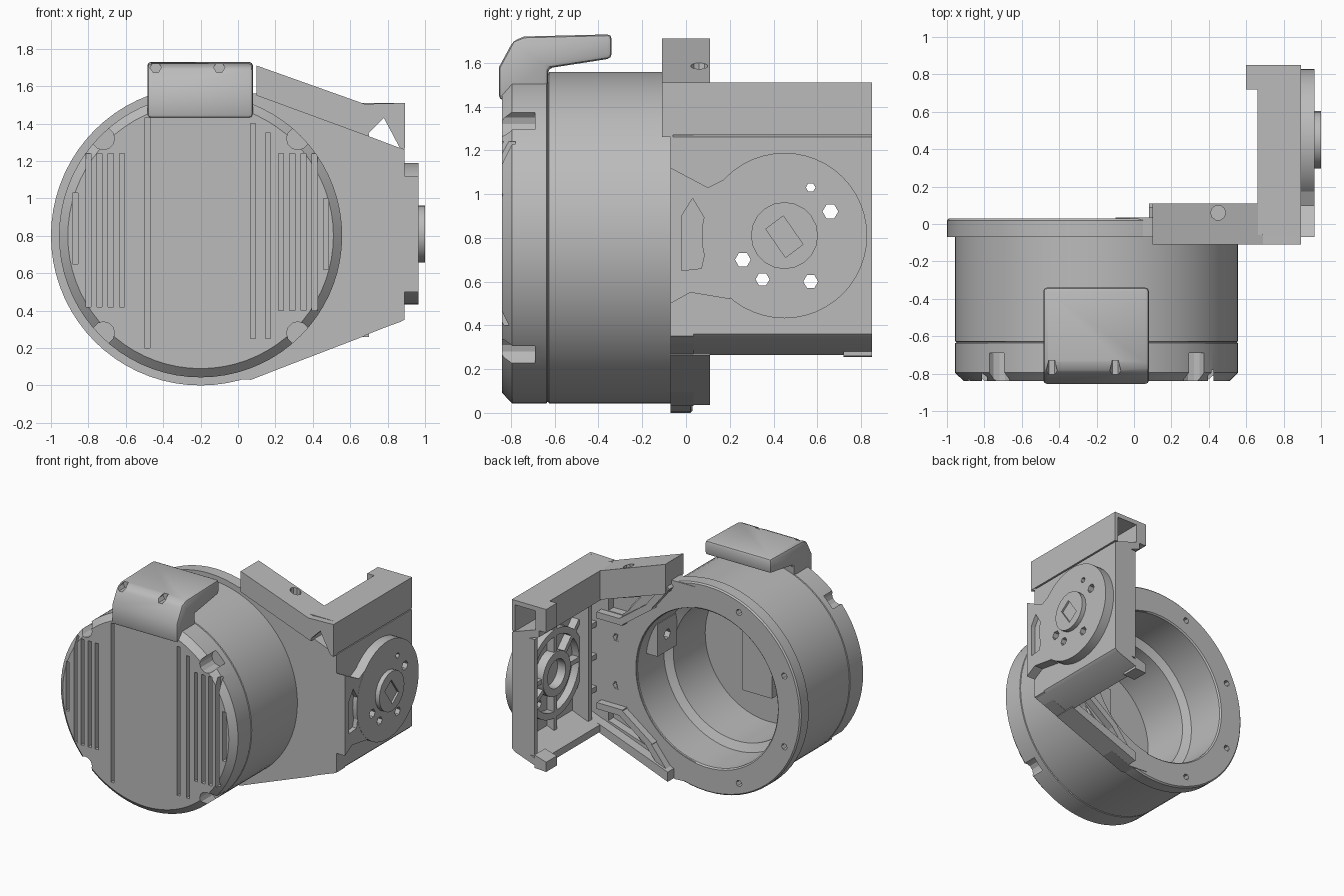
import bpy, bmesh, math
from mathutils import Vector, Matrix

if "Cube" in bpy.data.objects:
    bpy.data.objects.remove(bpy.data.objects["Cube"])

GREY = bpy.data.materials.new("cast_grey")
GREY.use_nodes = True
GREY.diffuse_color = (0.5, 0.5, 0.5, 1)
GREY.node_tree.nodes["Principled BSDF"].inputs["Base Color"].default_value = (0.5, 0.5, 0.5, 1)

CX, CZ = -0.2, 0.8      # drum axis
AY, AZ = 0.45, 0.81     # side boss axis


def finish(name, bm):
    bmesh.ops.recalc_face_normals(bm, faces=bm.faces)
    me = bpy.data.meshes.new(name)
    bm.to_mesh(me)
    bm.free()
    me.materials.append(GREY)
    me.shade_smooth()
    me.set_sharp_from_angle(angle=math.radians(28))
    ob = bpy.data.objects.new(name, me)
    bpy.context.collection.objects.link(ob)
    return ob


def prism(name, pts, axis, lo, hi):
    """Extrude a profile: (x, z) points along y, or (y, z) points along x."""
    bm = bmesh.new()
    put = (lambda a, b: (a, lo, b)) if axis == "y" else (lambda a, b: (lo, a, b))
    face = bm.faces.new([bm.verts.new(put(a, b)) for a, b in pts])
    top = bmesh.ops.extrude_face_region(bm, geom=[face])["geom"]
    move = Vector((0, hi - lo, 0)) if axis == "y" else Vector((hi - lo, 0, 0))
    bmesh.ops.translate(bm, verts=[v for v in top if isinstance(v, bmesh.types.BMVert)], vec=move)
    return finish(name, bm)


def rect(a0, a1, b0, b1):
    return [(a0, b0), (a1, b0), (a1, b1), (a0, b1)]


def ring_points(a, b, r, n):
    return [(a + r * math.cos(math.tau * i / n), b + r * math.sin(math.tau * i / n)) for i in range(n)]


def strip(p, q, width):
    """Four corners of a bar running from p to q."""
    p, q = Vector(p), Vector(q)
    side = (q - p).normalized().orthogonal() * width / 2
    return [tuple(v) for v in (p + side, q + side, q - side, p - side)]


def flip(z):
    """Mirror a height about the drum axis."""
    return 2 * CZ - z


def revolve(name, profile, steps=72):
    bm = bmesh.new()
    vs = [bm.verts.new((CX + r, y, CZ)) for r, y in profile]
    es = [bm.edges.new(pair) for pair in zip(vs, vs[1:])]
    bmesh.ops.spin(bm, geom=vs + es, cent=(CX, 0, CZ), axis=(0, 1, 0), angle=math.tau, steps=steps)
    bmesh.ops.remove_doubles(bm, verts=bm.verts, dist=0.0005)
    return finish(name, bm)


def bake(ob):
    dg = bpy.context.evaluated_depsgraph_get()
    me = bpy.data.meshes.new_from_object(ob.evaluated_get(dg))
    ob.modifiers.clear()
    ob.data = me
    me.shade_smooth()
    me.set_sharp_from_angle(angle=math.radians(28))


def cut(ob, cutters):
    for c in cutters:
        m = ob.modifiers.new("cut", "BOOLEAN")
        m.operation, m.solver, m.object = "DIFFERENCE", "EXACT", c
    bake(ob)
    for c in cutters:
        bpy.data.objects.remove(c)


def bevel(ob, width, segments=2):
    m = ob.modifiers.new("bevel", "BEVEL")
    m.width, m.segments = width, segments
    bake(ob)


# Hollow drum with rear flange and stepped bore
drum = revolve("drum_housing", [
    (0, -0.84), (0.71, -0.84), (0.757, -0.795), (0.757, -0.637), (0.75, -0.634), (0.75, -0.63),
    (0.757, -0.627), (0.757, -0.07), (0.8, -0.07), (0.8, 0.02), (0.79, 0.03), (0.61, 0.03),
    (0.6, 0.02), (0.6, -0.3), (0.54, -0.33), (0.54, -0.72), (0, -0.72)])
cutters = []
# Cooling slots: x, bottom, top
slots = [(-0.87, 0.65, 1.03), (-0.485, 0.2, 1.43), (0.08, 0.25, 1.4), (0.16, 0.25, 1.35), (0.47, 0.62, 1.0)]
slots += [(-0.8 + 0.06 * i, 0.42, 1.24) for i in range(4)]
slots += [(0.23 + 0.06 * i, 0.4, 1.24) for i in range(4)]
for x, z0, z1 in slots:
    cutters.append(prism("slot", rect(x - 0.014, x + 0.014, z0, z1), "y", -0.9, -0.78))
# Corner screw notches and flange screw holes
for sx in (-1, 1):
    for sz in (-1, 1):
        at = (CX + sx * 0.52, CZ + sz * 0.52)
        cutters.append(prism("notch", ring_points(*at, 0.06, 12), "y", -0.9, -0.69))
for i in range(8):
    a = math.tau * (i + 0.5) / 8
    at = (CX + 0.715 * math.cos(a), CZ + 0.715 * math.sin(a))
    cutters.append(prism("hole", ring_points(*at, 0.025, 6), "y", -0.04, 0.1))
cut(drum, cutters)
prism("inner_block", rect(-0.3, -0.05, 0.5, 1.1), "y", -0.73, -0.62)
# Contact tab on the bore wall
tab = prism("bore_tab", rect(0.3, 0.42, 0.87, 1.12), "y", -0.32, -0.08)
cut(tab, [prism("tab_hole", ring_points(-0.2, 1.0, 0.04, 6), "x", 0.2, 0.35)])

# Cable cover on top of the drum
cover = prism("top_cover", [
    (-0.855, 1.43), (-0.855, 1.58), (-0.79, 1.7), (-0.74, 1.72), (-0.34, 1.73), (-0.34, 1.62),
    (-0.63, 1.575), (-0.63, 1.43)], "x", -0.485, 0.08)
bevel(cover, 0.02)
cut(cover, [prism("clip", ring_points(x, 1.7, 0.03, 6), "y", -0.9, -0.73) for x in (-0.44, -0.1)])

# Rear mounting plate: floor with pockets, raised rim and ribs
plate = prism("mount_plate", [(-0.1, 0.04), (0.07, 0.03), (0.89, 0.35), (0.89, 1.26), (0.1, 1.56),
                              (-0.1, 1.56)], "y", -0.07, 0.034)
pocket = [(0.3, 1.38), (0.64, 1.27), (0.64, 1.18), (0.52, 1.18)]
cutters = [prism("bore", ring_points(CX, CZ, 0.605, 72), "y", -0.3, 0.3)]
cutters += [prism("blind_hole", ring_points(0.57, z, 0.03, 6), "y", -0.03, 0.2) for z in (0.62, 0.99)]
cutters += [prism("pocket", pocket, "y", -0.03, 0.2),
            prism("pocket", [(x, flip(z)) for x, z in pocket], "y", -0.03, 0.2)]
cut(plate, cutters)
prism("lower_rim", [(0.08, 0.035), (0.68, 0.265), (0.68, 0.33), (0.08, 0.11)], "y", -0.07, 0.11)
prism("upper_rim", [(0.1, 1.56), (0.68, 1.34), (0.68, 1.28), (0.1, 1.48)], "y", -0.07, 0.11)
ribs = [((0.24, 1.34), (0.5, 1.15)), ((0.48, 1.15), (0.7, 1.15)), ((0.1, 1.53), (0.26, 1.33))]
for (x0, z0), (x1, z1) in ribs:
    prism("upper_plate_rib", strip((x0, z0), (x1, z1), 0.05), "y", -0.05, 0.09)
    prism("lower_plate_rib", strip((x0, flip(z0)), (x1, flip(z1)), 0.05), "y", -0.05, 0.09)

# Sloping bar above the plate
bar = prism("sloping_bar", [(0.1, 1.71), (0.69, 1.5), (0.7, 1.33), (0.1, 1.55)], "y", -0.11, 0.11)
drill = prism("drill", ring_points(0.45, 1.6, 0.04, 10), "y", -0.1, 0.1)
drill.data.transform(Matrix.Translation((0.45, 0.06, 1.6)) @ Matrix.Rotation(math.pi / 2, 4, "X")
                     @ Matrix.Translation((-0.45, 0, -1.6)))
cut(bar, [drill])
prism("gusset", [(0.69, 1.34), (0.69, 1.505), (0.89, 1.51), (0.89, 1.26), (0.865, 1.27), (0.78, 1.43)],
      "y", -0.11, -0.06)

# Side arm: wall, sloped edges and hollow top channel
wall = prism("arm_wall", rect(-0.07, 0.85, 0.36, 1.25), "x", 0.86, 0.89)
lower = [(0.89, 0.36), (0.87, 0.34), (0.66, 0.265), (0.66, 0.32), (0.89, 0.41)]
prism("arm_lower_edge", lower, "y", -0.07, 0.85)
prism("arm_upper_edge", [(0.89, 1.26), (0.66, 1.34), (0.66, 1.28), (0.89, 1.2)], "y", -0.07, 0.85)
prism("arm_foot", [(0.6, 0.255), (0.7, 0.26), (0.7, 0.36), (0.6, 0.33)], "y", 0.72, 0.85)
prism("channel_top", rect(0.66, 0.89, 1.475, 1.51), "y", -0.06, 0.85)
prism("channel_outer", rect(0.867, 0.893, 1.27, 1.51), "y", -0.11, 0.85)
prism("channel_inner", rect(0.66, 0.69, 1.3, 1.5), "y", 0.0, 0.85)
prism("channel_hook", rect(0.6, 0.67, 1.33, 1.51), "y", 0.72, 0.85)
prism("arm_end_frame", rect(0.81, 0.85, 0.35, 1.25), "x", 0.7, 0.87)
for y in (0.0, 0.14):
    prism("arm_upright_rib", rect(y - 0.02, y + 0.02, 0.35, 1.25), "x", 0.72, 0.87)
for z in (0.55, 0.8, 1.05):
    prism("arm_short_rib", rect(0.0, 0.14, z - 0.02, z + 0.02), "x", 0.74, 0.87)
hub = prism("inner_hub", ring_points(AY, AZ, 0.17, 24), "x", 0.79, 0.87)
cut(hub, [prism("hub_hole", ring_points(AY, AZ, 0.11, 24), "x", 0.6, 0.865)])
ring = prism("inner_ring", ring_points(AY, AZ, 0.34, 36), "x", 0.8, 0.87)
cut(ring, [prism("ring_hole", ring_points(AY, AZ, 0.29, 36), "x", 0.6, 1)])
for deg, length in ((0, 0.37), (90, 0.42), (135, 0.42), (180, 0.31), (270, 0.44), (330, 0.42)):
    d = Vector((math.cos(math.radians(deg)), math.sin(math.radians(deg))))
    c = Vector((AY, AZ))
    prism("hub_rib", strip(c + d * 0.15, c + d * length, 0.035), "x", 0.8, 0.87)

# Outer round boss with neck, screw holes and central hub
holes = [(0.57, 1.03, 0.022), (0.66, 0.92, 0.036), (0.26, 0.7, 0.036), (0.35, 0.61, 0.032), (0.57, 0.6, 0.034)]


def drills():
    return [prism("drill", ring_points(y, z, r, 6), "x", 0.6, 1.1) for y, z, r in holes]


cut(wall, drills())
boss = prism("side_boss", ring_points(AY, AZ, 0.378, 48), "x", 0.88, 0.965)
cut(boss, drills())
neck = prism("boss_neck", [(-0.07, 0.5), (0.02, 0.55), (0.2, 0.52), (0.2, 1.08), (0.1, 1.03), (-0.07, 1.12)],
             "x", 0.88, 0.964)
cut(neck, [prism("pocket", [(-0.02, 0.65), (0.07, 0.66), (0.09, 0.75), (0.09, 0.88), (0.03, 0.98), (-0.02, 0.9)],
                 "x", 0.93, 1.1)])
cap = prism("hub_cap", ring_points(AY, AZ, 0.153, 20), "x", 0.95, 1.0)
cut(cap, [prism("socket", [(0.365, 0.84), (0.445, 0.9), (0.535, 0.77), (0.455, 0.71)], "x", 0.985, 1.1)])
